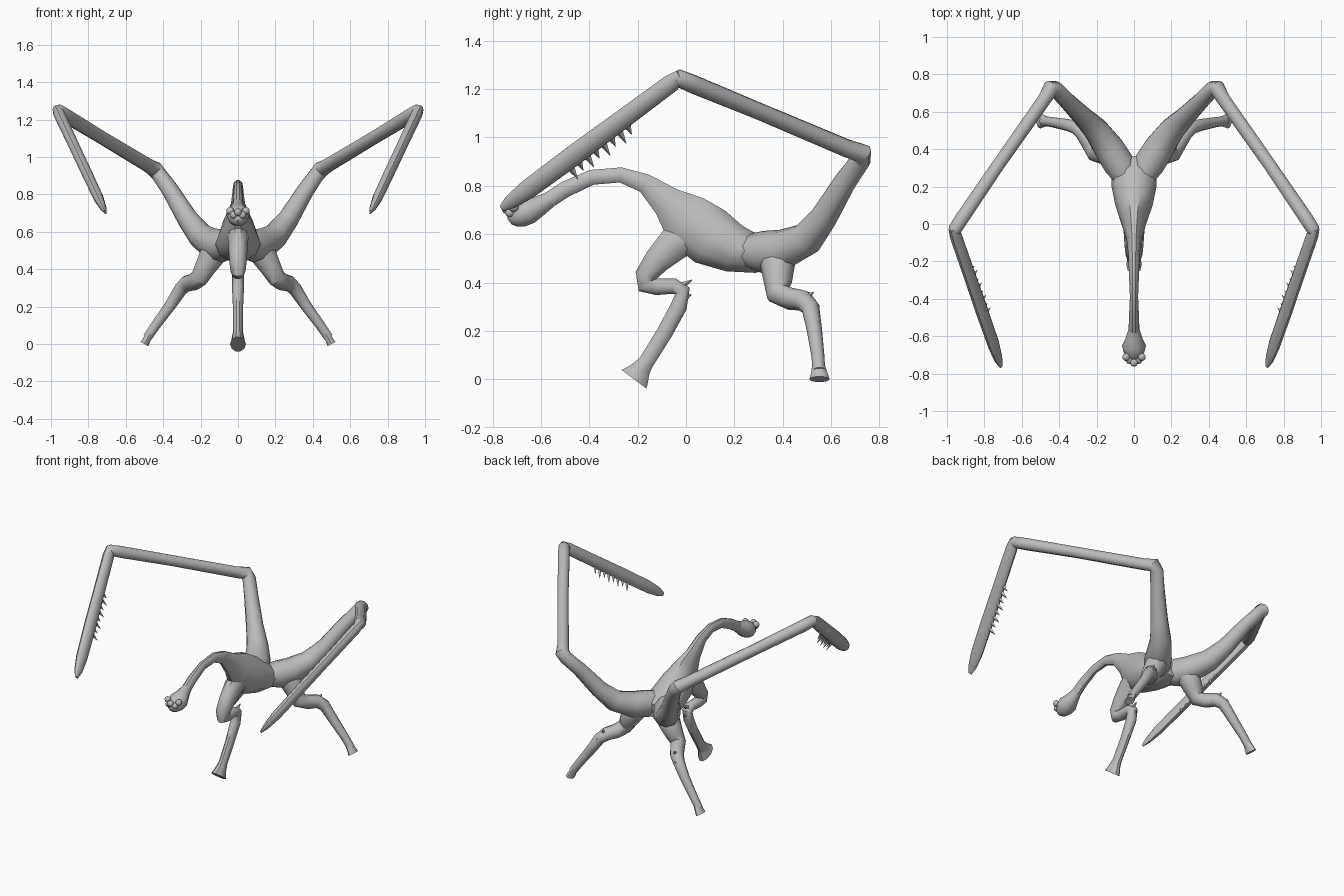
import bpy
import bmesh
import math
from mathutils import Vector

cube = bpy.data.objects.get("Cube")
if cube:
    bpy.data.objects.remove(cube, do_unlink=True)

grey = bpy.data.materials.new("plain grey")
grey.use_nodes = True
GREY = (0.5, 0.5, 0.5, 1)
grey.diffuse_color = GREY
grey.node_tree.nodes["Principled BSDF"].inputs["Base Color"].default_value = GREY


def finish(name, bm, mirrored):
    """Turn a bmesh into a shaded object, optionally mirrored across x."""
    bmesh.ops.recalc_face_normals(bm, faces=bm.faces)
    mesh = bpy.data.meshes.new(name)
    bm.to_mesh(mesh)
    bm.free()
    mesh.materials.append(grey)
    obj = bpy.data.objects.new(name, mesh)
    bpy.context.collection.objects.link(obj)
    if mirrored:
        mod = obj.modifiers.new("mirror", 'MIRROR')
        mod.use_mirror_merge = False
    bpy.ops.object.select_all(action='DESELECT')
    obj.select_set(True)
    bpy.context.view_layer.objects.active = obj
    bpy.ops.object.shade_smooth_by_angle(angle=math.radians(40))
    return obj


def sweep(bm, stations, ref, sides=10):
    """Skin oval rings along a path; each station is (point, half size along ref, other half size)."""
    pts = [Vector(s[0]) for s in stations]
    rings = []
    for i, (_, a, b) in enumerate(stations):
        t = Vector()
        if i > 0:
            t += (pts[i] - pts[i - 1]).normalized()
        if i < len(pts) - 1:
            t += (pts[i + 1] - pts[i]).normalized()
        t.normalize()
        u = Vector(ref)
        u = (u - t * u.dot(t)).normalized()
        v = t.cross(u)
        angles = [math.tau * k / sides for k in range(sides)]
        rings.append([bm.verts.new(pts[i] + u * a * math.cos(w) + v * b * math.sin(w)) for w in angles])
    for r, s in zip(rings, rings[1:]):
        for k in range(sides):
            n = (k + 1) % sides
            bm.faces.new((r[k], r[n], s[n], s[k]))
    bm.faces.new(rings[0])
    bm.faces.new(rings[-1])


def tube(name, stations, ref, mirrored=False):
    bm = bmesh.new()
    sweep(bm, stations, ref)
    return finish(name, bm, mirrored)


def midline(rows):
    """Stations on the centre plane from (y, z, half width, half depth)."""
    return [((0, y, z), a, b) for y, z, a, b in rows]


def round_path(rows):
    return [((x, y, z), r, r) for x, y, z, r in rows]


X, Y, Z = (1, 0, 0), (0, 1, 0), (0, 0, 1)

# Neck and torso in one skin
tube("body", midline([
    (-.60, .72, .03, .035), (-.5, .785, .027, .035), (-.39, .835, .022, .033),
    (-.27, .845, .027, .033), (-.17, .81, .03, .042), (-.08, .735, .04, .07),
    (0, .66, .065, .12), (.1, .59, .1, .13), (.2, .54, .12, .105),
    (.3, .515, .12, .08), (.36, .51, .07, .05)]), X)

# Head with a flared brow and narrow jaw
tube("head", midline([
    (-.56, .745, .028, .034), (-.61, .715, .045, .045), (-.65, .695, .064, .056),
    (-.69, .675, .054, .052), (-.72, .66, .034, .034), (-.73, .652, .015, .015)]), X)

# Cluster of eyes
bm = bmesh.new()
for x, y, z in [(0, -.742, .705), (.024, -.728, .69), (-.024, -.728, .69),
                (.042, -.712, .712), (-.042, -.712, .712)]:
    ball = bmesh.ops.create_icosphere(bm, subdivisions=2, radius=.021)
    bmesh.ops.translate(bm, verts=ball["verts"], vec=(x, y, z))
finish("eyes", bm, False)

# Upper arms and forearms
tube("arms", round_path([
    (.04, .25, .53, .07), (.08, .32, .525, .088), (.13, .4, .535, .085), (.2, .5, .58, .07),
    (.27, .57, .67, .056), (.36, .66, .82, .046), (.42, .722, .905, .043),
    (.445, .725, .935, .045), (.48, .665, .955, .038), (.73, .31, 1.105, .036),
    (.92, .03, 1.22, .039), (.958, -.03, 1.245, .037), (.968, -.05, 1.245, .025)]), Z, True)

# Scythe blades, deep along the toothed edge and thin across
EDGE = Vector((-.255, .5, -.55)).normalized()
START, TIP = Vector((.968, -.02, 1.255)), Vector((.71, -.762, .705))


def along(t):
    return START.lerp(TIP, t)


profile = [(0, .03, .024), (.06, .04, .032), (.35, .043, .03), (.6, .046, .03),
           (.85, .043, .028), (.95, .032, .018), (1, .014, .006)]
tube("blades", [(along(t), a, b) for t, a, b in profile], EDGE, True)

# Teeth along the inner edge of each blade
bm = bmesh.new()
for i in range(8):
    base = along(.33 + .045 * i) + EDGE * .03
    length = .065 if i % 2 else .048
    end = base + EDGE * length + (TIP - START).normalized() * .012
    sweep(bm, [(base, .018, .012), (end, .001, .001)], TIP - START, 4)
finish("blade_teeth", bm, True)

# Single front leg with splayed hoof
tube("front_leg", midline([
    (.03, .6, .06, .07), (-.05, .56, .055, .075), (-.12, .49, .05, .058),
    (-.165, .43, .045, .048), (-.165, .39, .04, .042), (-.12, .382, .037, .036),
    (-.05, .385, .033, .034), (-.015, .365, .033, .035), (-.03, .3, .032, .036),
    (-.09, .19, .027, .035), (-.165, .07, .026, .034), (-.195, .03, .034, .046)]), X)
bm = bmesh.new()
sweep(bm, [((0, -.215, 0), .042, .068), ((0, -.2, .02), .036, .055), ((0, -.175, .06), .026, .034)], X)
finish("front_hoof", bm, False)

# Paired hind legs
tube("hind_legs", round_path([
    (.1, .36, .53, .07), (.14, .38, .47, .072), (.18, .38, .4, .058), (.205, .38, .355, .05),
    (.235, .43, .333, .047), (.27, .485, .325, .044), (.305, .515, .295, .038),
    (.36, .53, .21, .032), (.44, .545, .1, .027), (.485, .55, .035, .026)]), Y, True)
bm = bmesh.new()
sweep(bm, [((.5, .552, 0), .042, .026), ((.492, .552, .015), .037, .022), ((.47, .548, .055), .027, .022)], Y)
finish("hind_hooves", bm, True)

# Bony spurs at the heels
bm = bmesh.new()
sweep(bm, [((0, -.04, .375), .028, .025), ((0, .025, .41), .003, .003)], X, 6)
sweep(bm, [((0, -.02, .33), .028, .025), ((0, .022, .35), .003, .003)], X, 6)
finish("front_heel_spurs", bm, False)
bm = bmesh.new()
sweep(bm, [((.275, .48, .325), .03, .03), ((.275, .528, .36), .003, .003)], X, 6)
sweep(bm, [((.31, .515, .29), .028, .028), ((.3, .552, .305), .003, .003)], X, 6)
finish("hind_heel_spurs", bm, True)
